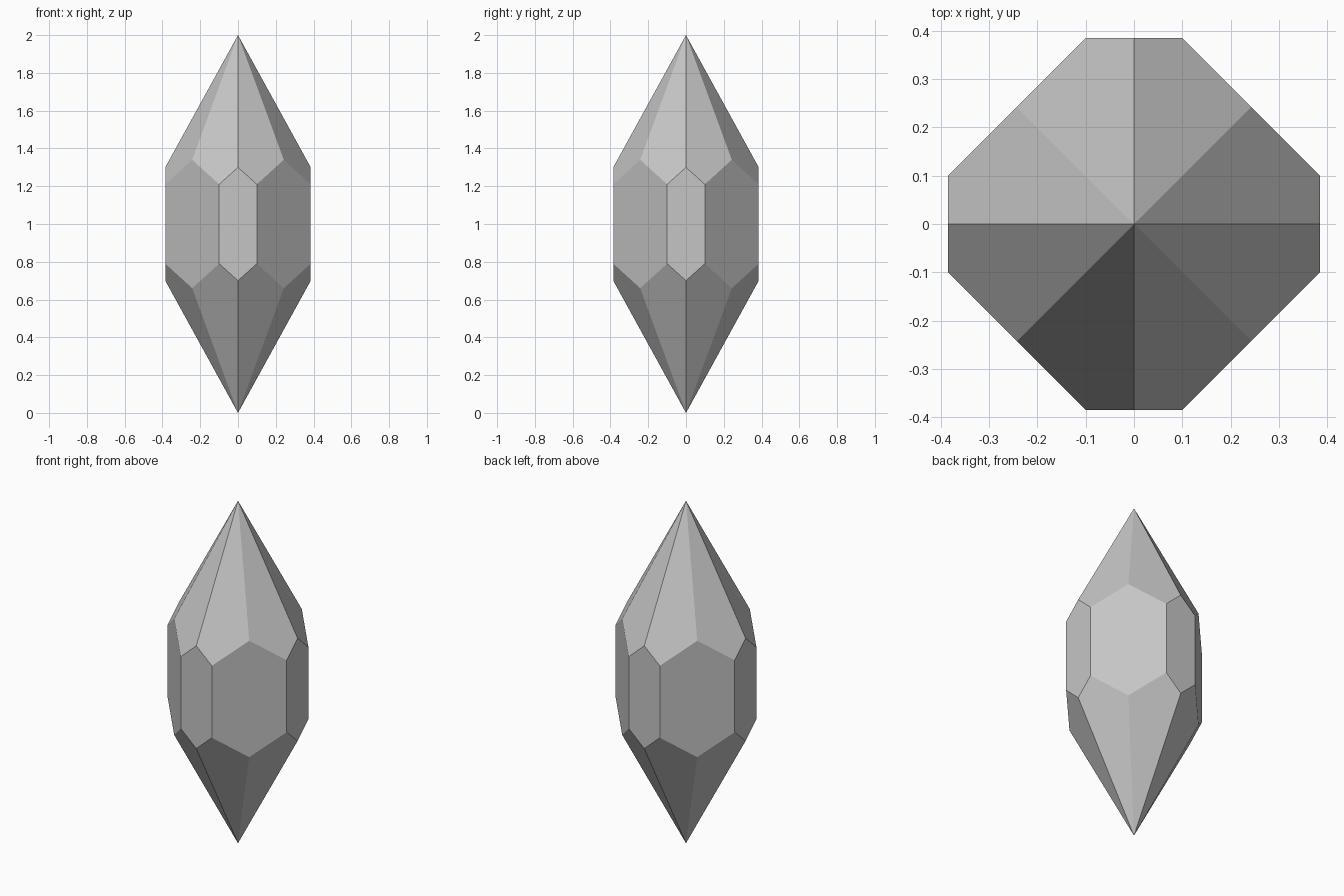
import bpy
import bmesh
from math import cos, sin, pi

cube = bpy.data.objects.get("Cube")
if cube:
    bpy.data.objects.remove(cube, do_unlink=True)

WIDTH = 0.385        # distance from the axis to the four narrow side faces
CORNER = 0.10        # half width of a narrow side face
DIAGONAL = (WIDTH + CORNER) / 2 ** 0.5   # distance to the four wide side faces

# Plain grey stone
stone = bpy.data.materials.new("stone grey")
stone.use_nodes = True
grey = (0.56, 0.56, 0.56, 1)
stone.diffuse_color = grey
stone.node_tree.nodes["Principled BSDF"].inputs["Base Color"].default_value = grey

bm = bmesh.new()


def half(sign):
    """Tip, facet points above each side face, and side corners of one half."""
    tip = bm.verts.new((0, 0, 1 + sign))
    peaks, corners = [], []
    for k in range(8):
        a = k * pi / 4
        r, h = (DIAGONAL, 0.34) if k % 2 else (WIDTH, 0.30)
        peaks.append(bm.verts.new((r * cos(a), r * sin(a), 1 + sign * h)))
        # end of this side face, half its width along the tangent
        w = (WIDTH - CORNER) / 2 ** 0.5 if k % 2 else CORNER
        corners.append(bm.verts.new((r * cos(a) - w * sin(a),
                                     r * sin(a) + w * cos(a), 1 + sign * 0.21)))
    # Kite facets meeting at the tip
    for k in range(8):
        bm.faces.new((tip, peaks[k], corners[k], peaks[(k + 1) % 8]))
    return peaks, corners


top_peaks, top_corners = half(1)
low_peaks, low_corners = half(-1)

# Six-sided faces around the middle
for k in range(8):
    bm.faces.new((top_corners[k - 1], top_peaks[k], top_corners[k],
                  low_corners[k], low_peaks[k], low_corners[k - 1]))

bmesh.ops.recalc_face_normals(bm, faces=bm.faces)
mesh = bpy.data.meshes.new("crystal")
bm.to_mesh(mesh)
bm.free()
mesh.materials.append(stone)
crystal = bpy.data.objects.new("crystal", mesh)
bpy.context.collection.objects.link(crystal)
